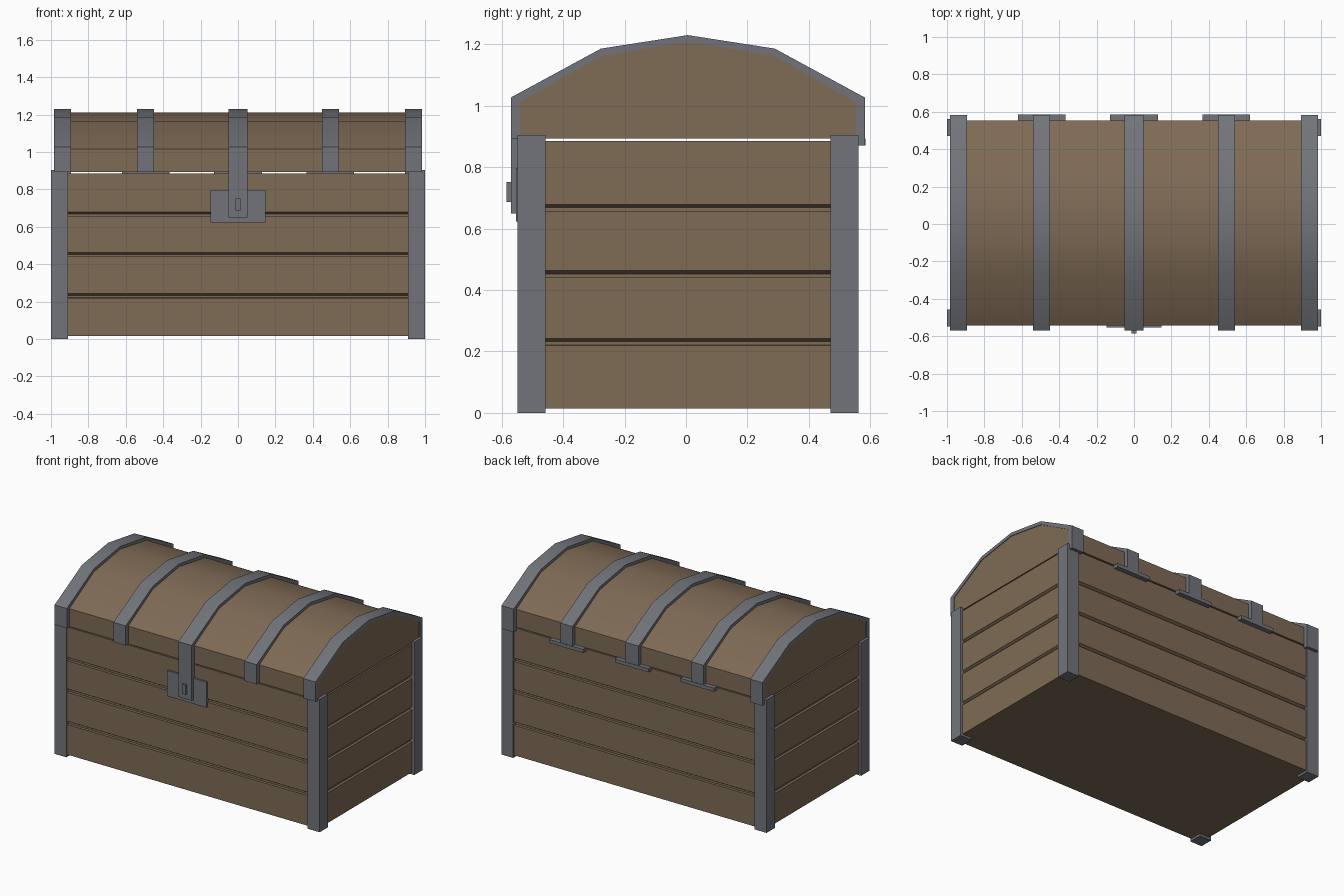
import bpy, bmesh, math

if "Cube" in bpy.data.objects:
    bpy.data.objects.remove(bpy.data.objects["Cube"])


def material(name, color):
    m = bpy.data.materials.new(name)
    m.diffuse_color = color
    m.use_nodes = True
    m.node_tree.nodes["Principled BSDF"].inputs["Base Color"].default_value = m.diffuse_color
    return m


WOOD = material("wood", (0.21, 0.145, 0.09, 1))
IRON = material("iron", (0.165, 0.175, 0.195, 1))
YC = 0.006  # depth centre of the chest body


def finish(name, bm, mat):
    bmesh.ops.recalc_face_normals(bm, faces=bm.faces[:])
    me = bpy.data.meshes.new(name)
    bm.to_mesh(me)
    bm.free()
    me.materials.append(mat)
    ob = bpy.data.objects.new(name, me)
    bpy.context.collection.objects.link(ob)
    return ob


def box(name, x0, x1, y0, y1, z0, z1, mat):
    bm = bmesh.new()
    bmesh.ops.create_cube(bm, size=1)
    for v in bm.verts:
        v.co = ((x0 + x1) / 2 + v.co.x * (x1 - x0),
                (y0 + y1) / 2 + v.co.y * (y1 - y0),
                (z0 + z1) / 2 + v.co.z * (z1 - z0))
    return finish(name, bm, mat)


def extrude_x(name, profile, x0, x1, mat):
    """Extrude a closed (y, z) profile along x, smooth over the shallow bends."""
    bm = bmesh.new()
    face = bm.faces.new([bm.verts.new((x0, y, z)) for y, z in profile])
    new = bmesh.ops.extrude_face_region(bm, geom=[face])["geom"]
    bmesh.ops.translate(bm, vec=(x1 - x0, 0, 0),
                        verts=[g for g in new if isinstance(g, bmesh.types.BMVert)])
    ob = finish(name, bm, mat)
    bpy.ops.object.select_all(action='DESELECT')
    ob.select_set(True)
    bpy.context.view_layer.objects.active = ob
    bpy.ops.object.shade_smooth_by_angle(angle=math.radians(30))
    return ob


def arch(half, z_side, z_mid, z_top, z_bottom):
    """Five-cornered barrel outline from front foot to back foot."""
    pts = [(-half, z_bottom), (-half, z_side), (-0.283, z_mid)]
    return ([(YC + y, z) for y, z in pts] + [(YC, z_top)]
            + [(YC - y, z) for y, z in reversed(pts)])


# Plank body: stacked rectangular loops, grooves cut into the outline
levels = [(0.015, 0)]
for z in (0.22, 0.44, 0.655):
    levels += [(z, 0), (z + 0.001, 0.017), (z + 0.013, 0.017), (z + 0.023, 0)]
levels.append((0.885, 0))
bm = bmesh.new()
rings = []
for z, inset in levels:
    hx, hy = 0.982 - inset, 0.546 - inset
    rings.append([bm.verts.new((sx * hx, YC + sy * hy, z))
                  for sx, sy in ((-1, -1), (1, -1), (1, 1), (-1, 1))])
for a, b in zip(rings, rings[1:]):
    for i in range(4):
        j = (i + 1) % 4
        bm.faces.new((a[i], a[j], b[j], b[i]))
bm.faces.new(rings[0])
bm.faces.new(rings[-1])
finish("plank_body", bm, WOOD)

# Iron corner posts
for sx, side in ((-1, "left"), (1, "right")):
    for sy, end in ((-1, "front"), (1, "back")):
        x = sorted((sx * 0.91, sx * 1.0))
        y = sorted((YC + sy * 0.464, YC + sy * 0.555))
        box(f"corner_post_{end}_{side}", *x, *y, 0, 0.905, IRON)

# Barrel lid
extrude_x("lid", arch(0.548, 1.015, 1.165, 1.211, 0.893), -0.98, 0.98, WOOD)

# Iron straps over the lid
outer = arch(0.576, 1.027, 1.186, 1.23, 0.893)
inner = arch(0.546, 1.012, 1.162, 1.208, 0.893)
for i, (x0, x1) in enumerate(((-0.984, -0.892), (-0.54, -0.448), (-0.05, 0.05),
                              (0.448, 0.54), (0.892, 0.984))):
    extrude_x(f"lid_strap_{i + 1}", outer + inner[::-1], x0, x1, IRON)

# Back foot of the end straps and hinge plates
for x in (-0.938, 0.938):
    box("strap_foot", x - 0.046, x + 0.046, 0.552, 0.582, 0.87, 0.894, IRON)
for x in (-0.494, 0, 0.494):
    box("hinge_plate", x - 0.127, x + 0.127, 0.545, 0.585, 0.87, 0.894, IRON)

# Lock: plate, hasp and staple
box("lock_plate", -0.148, 0.148, -0.553, -0.53, 0.623, 0.797, IRON)
box("hasp", -0.05, 0.05, -0.57, -0.54, 0.65, 0.9, IRON)
box("staple", -0.014, 0.014, -0.585, -0.56, 0.687, 0.752, IRON)
